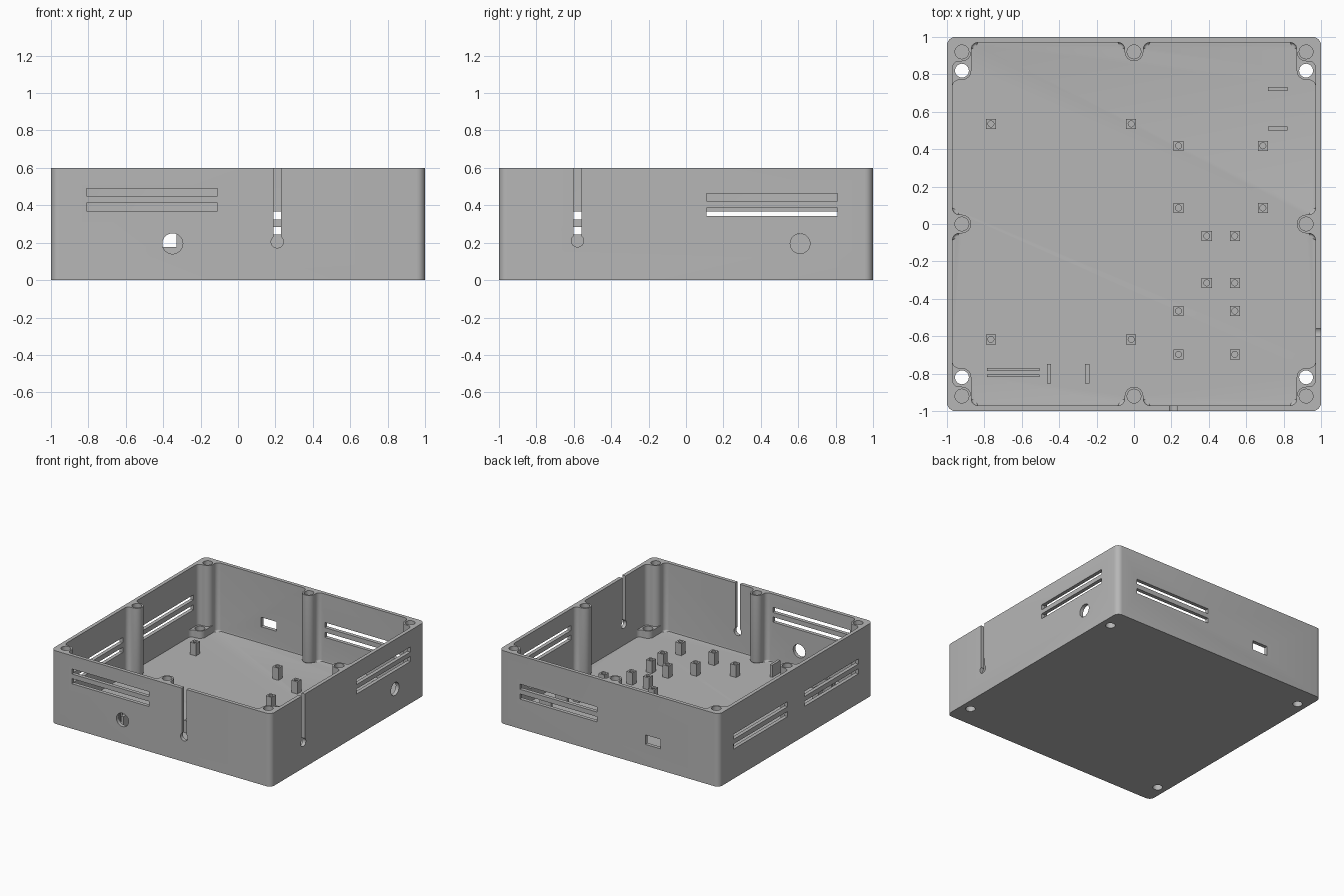
import bpy, bmesh
from math import cos, sin, radians, pi
from mathutils import Matrix, Vector

if "Cube" in bpy.data.objects:
    bpy.data.objects.remove(bpy.data.objects["Cube"])

HEIGHT, FLOOR, BOSS_TOP, PEG_TOP = 0.6, 0.04, 0.1, 0.135
WALL, POST, R, FLARE = 0.97, 0.92, 0.05, 0.035   # inner wall, post centre, post and fillet radius
BOSS = 0.82

grey = bpy.data.materials.new("plain grey")
grey.use_nodes = True
grey.diffuse_color = (0.47, 0.47, 0.47, 1)
grey.node_tree.nodes["Principled BSDF"].inputs["Base Color"].default_value = grey.diffuse_color


def finish(name, bm):
    bmesh.ops.recalc_face_normals(bm, faces=bm.faces)
    mesh = bpy.data.meshes.new(name)
    bm.to_mesh(mesh)
    bm.free()
    mesh.materials.append(grey)
    obj = bpy.data.objects.new(name, mesh)
    bpy.context.collection.objects.link(obj)
    return obj


def arc(cx, cy, r, a, b, n=6):
    angles = [radians(a + (b - a) * i / n) for i in range(n + 1)]
    return [Vector((cx + r * cos(t), cy + r * sin(t))) for t in angles]


def turned(points, quarter):
    return [Matrix.Rotation(quarter * pi / 2, 2) @ p for p in points]


def prism(bm, points, z0, z1):
    low = [bm.verts.new((p.x, p.y, z0)) for p in points]
    high = [bm.verts.new((p.x, p.y, z1)) for p in points]
    base = bm.faces.new(low[::-1])
    bm.faces.new(high)
    for i in range(len(low)):
        j = (i + 1) % len(low)
        bm.faces.new((low[i], low[j], high[j], high[i]))
    return base


def box(bm, centre, size):
    m = Matrix.Translation(centre) @ Matrix.Diagonal((*size, 1))
    bmesh.ops.create_cube(bm, size=1, matrix=m)


def rod(bm, centre, r, depth, axis="Z", n=24):
    turn = {"Z": Matrix(), "X": Matrix.Rotation(pi / 2, 4, "Y"), "Y": Matrix.Rotation(pi / 2, 4, "X")}
    bmesh.ops.create_cone(bm, cap_ends=True, segments=n, radius1=r, radius2=r, depth=depth,
                          matrix=Matrix.Translation(centre) @ turn[axis])


def combine(target, tool, operation):
    mod = target.modifiers.new("join", "BOOLEAN")
    mod.object, mod.operation, mod.solver = tool, operation, "EXACT"
    bpy.context.view_layer.objects.active = target
    bpy.ops.object.modifier_apply(modifier=mod.name)
    bpy.data.objects.remove(tool)


# Outer block with rounded upright edges
bm = bmesh.new()
corner = arc(0.955, 0.955, 0.045, 0, 90)
prism(bm, [p for q in range(4) for p in turned(corner, q)], 0, HEIGHT)
case = finish("case", bm)

# Cavity that leaves the screw posts standing, with a small floor fillet
quarter = (arc(POST, 0, R, 180, 90) + arc(WALL - FLARE, R + FLARE, FLARE, -90, 0)
           + arc(WALL - FLARE, POST - R - FLARE, FLARE, 0, 90)
           + arc(POST, POST, R, 270, 180)
           + arc(POST - R - FLARE, WALL - FLARE, FLARE, 0, 90)
           + arc(R + FLARE, WALL - FLARE, FLARE, 90, 180) + arc(0, POST, R, 0, -90)[:-1])
bm = bmesh.new()
base = prism(bm, [p for q in range(4) for p in turned(quarter, q)], FLOOR, 0.7)
bmesh.ops.bevel(bm, geom=list(base.edges), offset=0.012, segments=4, profile=0.5, affect="EDGES")
combine(case, finish("cavity_cutter", bm), "DIFFERENCE")

# Low bosses beside the corner posts
outline = (arc(WALL - FLARE, BOSS - R - FLARE, FLARE, 0, 90) + arc(POST, BOSS, R, 270, 180)
           + [Vector(p) for p in ((POST - R, POST), (POST, POST), (0.985, POST),
                                  (0.985, BOSS - R - FLARE))])
bm = bmesh.new()
for sx in (-1, 1):
    for sy in (-1, 1):
        prism(bm, [Vector((p.x * sx, p.y * sy)) for p in outline], 0.02, BOSS_TOP)
combine(case, finish("boss_tool", bm), "UNION")

# Round holes: posts, bosses, wall openings and keyhole ends
bm = bmesh.new()
for x in (-POST, 0, POST):
    for y in (-POST, 0, POST):
        if x or y:
            rod(bm, (x, y, 0.5), 0.037, 0.4)
for x in (-POST, POST):
    for y in (-BOSS, BOSS):
        rod(bm, (x, y, 0.05), 0.037, 0.2)
rod(bm, (-0.35, -1, 0.195), 0.055, 0.1, "Y")
rod(bm, (0.21, -1, 0.205), 0.033, 0.1, "Y")
rod(bm, (1, 0.61, 0.195), 0.053, 0.1, "X")
rod(bm, (1, -0.58, 0.21), 0.033, 0.1, "X")
combine(case, finish("round_cutter", bm), "DIFFERENCE")

# Vent slots, cable slits and rear window
bm = bmesh.new()
for z in (0.39, 0.47):
    box(bm, (-0.46, -1, z), (0.7, 0.1, 0.042))
for z in (0.365, 0.443):
    box(bm, (1, 0.46, z), (0.1, 0.7, 0.042))
for z in (0.264, 0.345):
    box(bm, (0.46, 1, z), (0.7, 0.1, 0.042))
    for y in (-0.46, 0.46):
        box(bm, (-1, y, z), (0.1, 0.7, 0.042))
box(bm, (-0.4, 1, 0.215), (0.14, 0.1, 0.078))
box(bm, (0.21, -1, 0.455), (0.042, 0.1, 0.49))
box(bm, (1, -0.58, 0.455), (0.1, 0.042, 0.49))
combine(case, finish("slot_cutter", bm), "DIFFERENCE")

# Board standoffs, four to each board
boards = [((-0.765, -0.015), (-0.617, 0.535)), ((0.238, 0.689), (0.086, 0.418)),
          ((0.389, 0.539), (-0.315, -0.064)), ((0.238, 0.539), (-0.697, -0.465))]
pegs, bores = bmesh.new(), bmesh.new()
for xs, ys in boards:
    for x in xs:
        for y in ys:
            box(pegs, (x, y, (FLOOR + PEG_TOP) / 2), (0.054, 0.054, PEG_TOP - FLOOR + 0.01))
            rod(bores, (x, y, PEG_TOP), 0.016, 0.12, n=16)
standoffs = finish("standoffs", pegs)
combine(standoffs, finish("bore_cutter", bores), "DIFFERENCE")

# Upright ribs that hold the sockets and a small board
bm = bmesh.new()
mid, tall = (FLOOR + PEG_TOP) / 2, PEG_TOP - FLOOR + 0.01
for x in (-0.455, -0.25):
    box(bm, (x, -0.8, mid), (0.022, 0.104, tall))
for y in (0.51, 0.722):
    box(bm, (0.768, y, mid), (0.104, 0.022, tall))
for y in (-0.778, -0.812):
    box(bm, (-0.645, y, mid), (0.28, 0.014, tall))
ribs = finish("holder_ribs", bm)

# Smooth the curved faces, keep edges crisp
for obj in (case, standoffs, ribs):
    bpy.ops.object.select_all(action="DESELECT")
    obj.select_set(True)
    bpy.context.view_layer.objects.active = obj
    bpy.ops.object.shade_smooth_by_angle(angle=radians(30))
